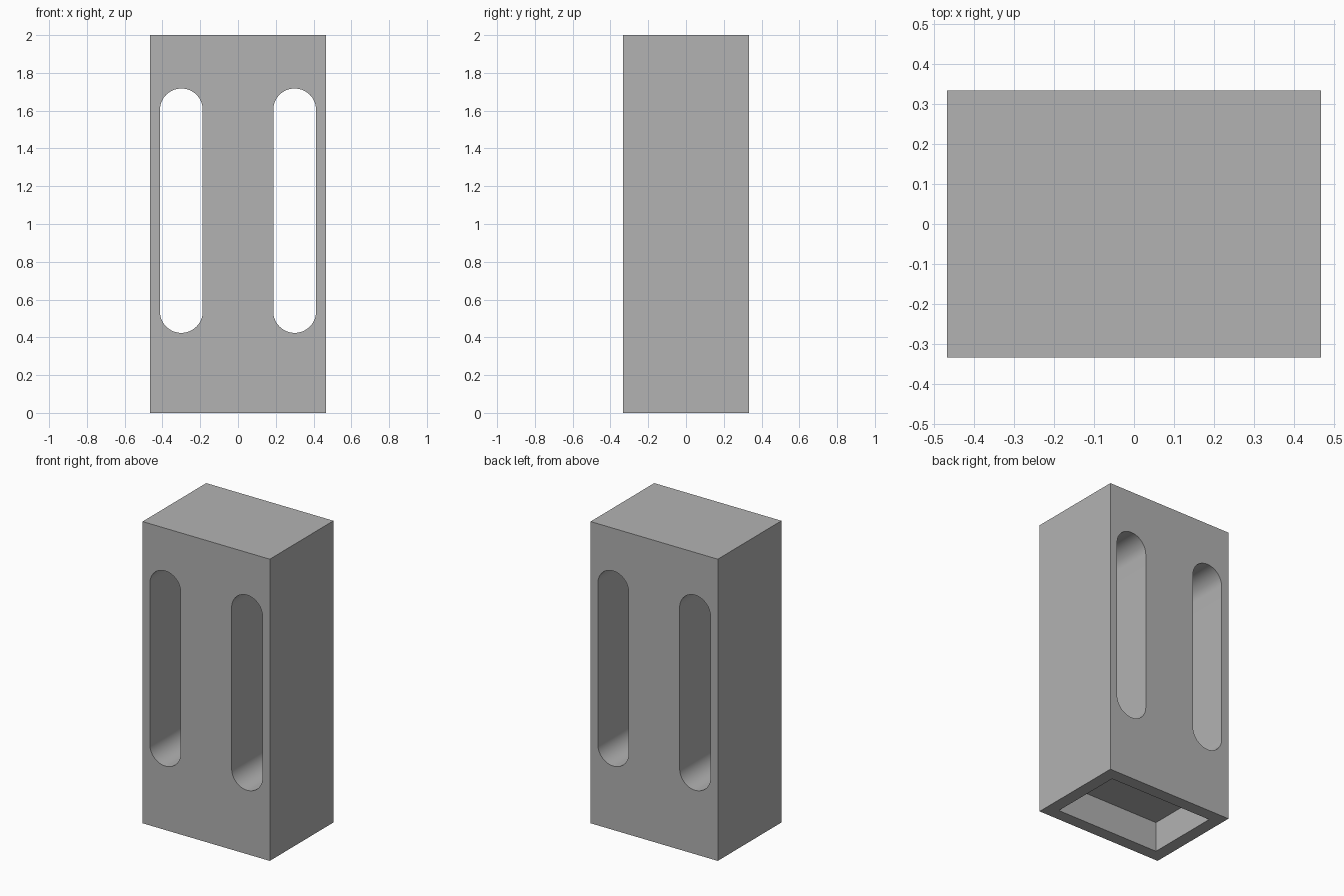
import bpy, bmesh, math
from mathutils import Matrix

if "Cube" in bpy.data.objects:
    bpy.data.objects.remove(bpy.data.objects["Cube"], do_unlink=True)

WIDTH, DEPTH, HEIGHT = 0.933, 0.667, 2.0
WALL, POCKET = 0.083, 0.2
SLOT_X, SLOT_R = 0.30, 0.1133
SLOT_LOW, SLOT_HIGH = 0.537, 1.604   # centres of the rounded ends
ARC_STEPS = 32

grey = bpy.data.materials.new("plain grey")
grey.use_nodes = True
colour = (0.448, 0.448, 0.448, 1)
grey.diffuse_color = colour
grey.node_tree.nodes["Principled BSDF"].inputs["Base Color"].default_value = colour


def add_object(name, bm):
    bmesh.ops.recalc_face_normals(bm, faces=bm.faces)
    mesh = bpy.data.meshes.new(name)
    bm.to_mesh(mesh)
    bm.free()
    mesh.materials.append(grey)
    obj = bpy.data.objects.new(name, mesh)
    bpy.context.collection.objects.link(obj)
    return obj


def add_box(name, size, z):
    bm = bmesh.new()
    bmesh.ops.create_cube(bm, size=1, matrix=Matrix.Translation((0, 0, z)) @ Matrix.Diagonal((*size, 1)))
    return add_object(name, bm)


def add_slot(name, x):
    # Stadium outline pushed through the full depth
    bm = bmesh.new()
    verts = []
    for z, start in ((SLOT_HIGH, 0), (SLOT_LOW, math.pi)):
        for i in range(ARC_STEPS + 1):
            a = start + math.pi * i / ARC_STEPS
            verts.append(bm.verts.new((x + SLOT_R * math.cos(a), -DEPTH, z + SLOT_R * math.sin(a))))
    face = bm.faces.new(verts)
    ext = bmesh.ops.extrude_face_region(bm, geom=[face], use_keep_orig=True)
    moved = [g for g in ext["geom"] if isinstance(g, bmesh.types.BMVert)]
    bmesh.ops.translate(bm, verts=moved, vec=(0, 2 * DEPTH, 0))
    return add_object(name, bm)


# Solid block, two through slots and a shallow pocket underneath
body = add_box("slotted_block", (WIDTH, DEPTH, HEIGHT), HEIGHT / 2)
cutters = [
    add_slot("left_slot_cutter", SLOT_X),
    add_slot("right_slot_cutter", -SLOT_X),
    add_box("base_pocket_cutter", (WIDTH - 2 * WALL, DEPTH - 2 * WALL, 2 * POCKET), 0),
]

bpy.ops.object.select_all(action="DESELECT")
body.select_set(True)
bpy.context.view_layer.objects.active = body
for cutter in cutters:
    cutter.hide_render = True
    mod = body.modifiers.new(cutter.name, "BOOLEAN")
    mod.operation = "DIFFERENCE"
    mod.solver = "EXACT"
    mod.object = cutter
    bpy.ops.object.modifier_apply(modifier=mod.name)
    bpy.data.objects.remove(cutter, do_unlink=True)

# Smooth slot ends, crisp edges elsewhere
bpy.ops.object.shade_smooth_by_angle(angle=math.radians(30))
